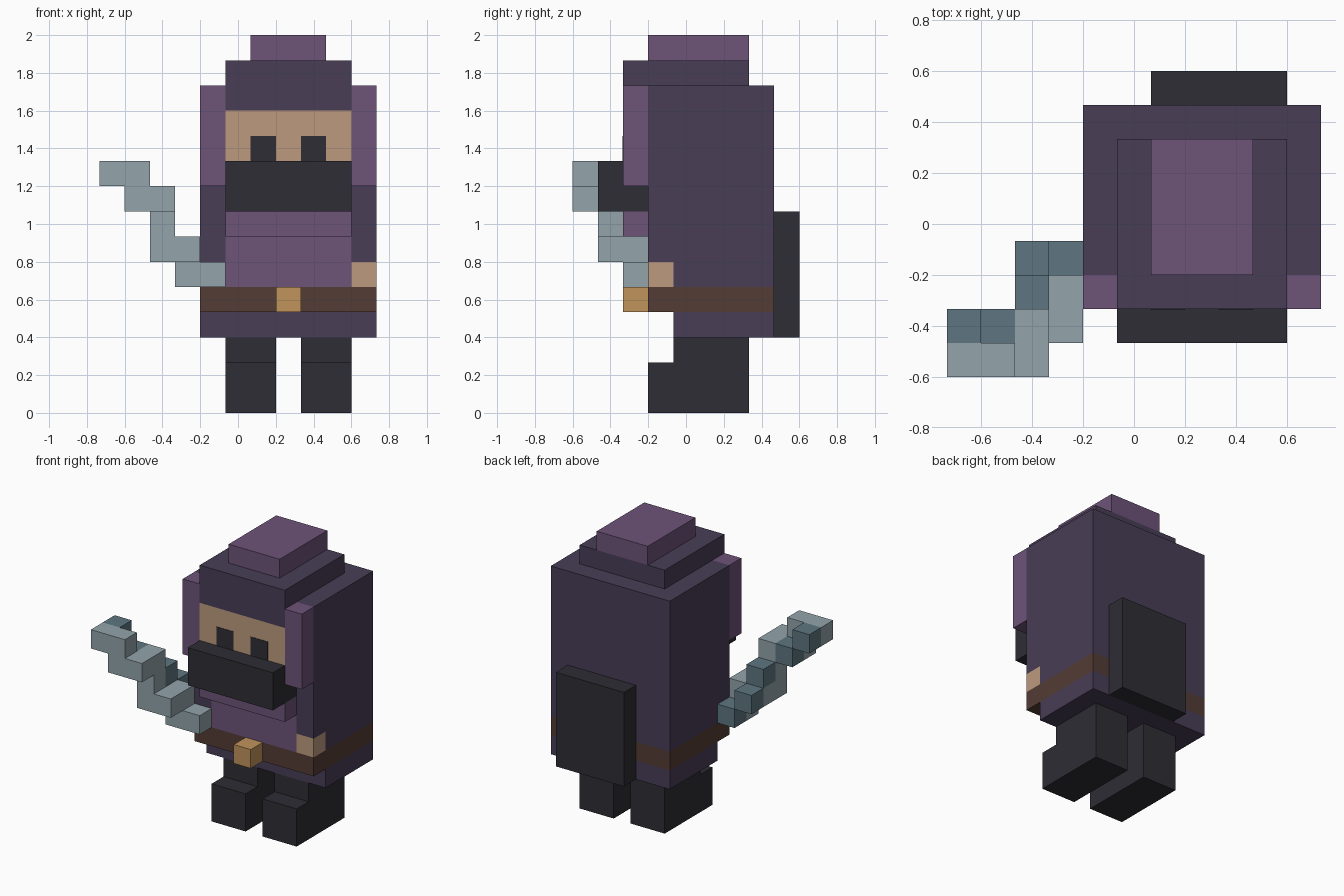
import bpy
import bmesh
import math
from mathutils import Vector

cube = bpy.data.objects.get("Cube")
if cube:
    bpy.data.objects.remove(cube, do_unlink=True)

U = 2 / 15                      # size of one block
ORIGIN = Vector((5.5, 4.5, 0))  # grid point that lies at the world origin
MID = 7.5                       # mirror line of the figure, in blocks


def srgb(r, g, b):
    def lin(c):
        c /= 255
        return c / 12.92 if c <= 0.04045 else ((c + 0.055) / 1.055) ** 2.4
    return (lin(r), lin(g), lin(b), 1)


def material(name, rgb):
    m = bpy.data.materials.new(name)
    m.use_nodes = True
    m.diffuse_color = srgb(*rgb)
    bsdf = next(n for n in m.node_tree.nodes if n.type == 'BSDF_PRINCIPLED')
    bsdf.inputs["Base Color"].default_value = srgb(*rgb)
    bsdf.inputs["Roughness"].default_value = 0.9
    return m


DARK_PURPLE = material("dark_purple_cloth", (72, 61, 86))
PURPLE = material("purple_cloth", (109, 83, 121))
SKIN = material("skin", (189, 154, 126))
BLACK = material("charcoal", (46, 45, 53))
BROWN = material("brown_leather", (84, 60, 53))
GOLD = material("gold", (192, 147, 91))
STEEL = material("light_steel", (147, 164, 171))
DARK_STEEL = material("dark_steel", (94, 118, 129))


def finish(name, bm, mat):
    mesh = bpy.data.meshes.new(name)
    bm.to_mesh(mesh)
    bm.free()
    mesh.materials.append(mat)
    obj = bpy.data.objects.new(name, mesh)
    bpy.context.collection.objects.link(obj)
    return obj


def mirrored(box):
    x0, x1, *rest = box
    return (2 * MID - x1, 2 * MID - x0, *rest)


def part(name, mat, *boxes):
    """Fuse boxes (x0, x1, y0, y1, z0, z1 in whole blocks) into one outer skin."""
    cells = set()
    for x0, x1, y0, y1, z0, z1 in boxes:
        cells |= {(x, y, z) for x in range(int(x0), int(x1))
                  for y in range(int(y0), int(y1)) for z in range(int(z0), int(z1))}
    bm = bmesh.new()
    verts = {}
    for cell in cells:
        for axis in range(3):
            for side in (0, 1):
                near = list(cell)
                near[axis] += 2 * side - 1
                if tuple(near) in cells:
                    continue
                a, b = (axis + 1) % 3, (axis + 2) % 3
                loop = []
                for da, db in ((0, 0), (1, 0), (1, 1), (0, 1)):
                    p = list(cell)
                    p[axis] += side
                    p[a] += da
                    p[b] += db
                    p = tuple(p)
                    if p not in verts:
                        verts[p] = bm.verts.new((Vector(p) - ORIGIN) * U)
                    loop.append(verts[p])
                bm.faces.new(loop if side else loop[::-1])
    bmesh.ops.dissolve_limit(bm, angle_limit=math.radians(1),
                             verts=bm.verts[:], edges=bm.edges[:])
    return finish(name, bm, mat)


def pair(name, mat, *boxes):
    part("right_" + name, mat, *boxes)
    part("left_" + name, mat, *map(mirrored, boxes))


# Legs with feet that stick out in front
pair("leg", BLACK, (5, 7, 3, 7, 0, 2), (5, 7, 4, 7, 2, 3))

# Robe: skirt, belt, and the tall hooded body with sleeves at its front corners
part("skirt", DARK_PURPLE, (4, 11, 4, 8, 3, 4))
part("belt", BROWN, (4, 11, 3, 8, 4, 5))
part("belt_buckle", GOLD, (7, 8, 2, 3, 4, 5))
sleeve = (4, 5, 3, 4, 6, 13)
part("robe_body", DARK_PURPLE, (4, 11, 4, 8, 5, 13), sleeve, mirrored(sleeve))
part("tunic_front", PURPLE, (5, 10, 3, 4, 5, 7), (5, 10, 2, 4, 7, 8))
pair("hand", SKIN, (4, 5, 3, 4, 5, 6))
part("back_pack", BLACK, (6, 10, 8, 9, 3, 8))

# Head: face, mask, hood and its trim
part("face", SKIN, (5, 10, 2, 4, 10, 12))
part("mask", BLACK, (5, 10, 1, 4, 8, 10))
part("hood_top", DARK_PURPLE, (5, 10, 2, 4, 12, 13), (5, 10, 2, 7, 13, 14))
part("hood_crest", PURPLE, (6, 9, 3, 7, 14, 15))
pair("hood_trim", PURPLE, (4, 5, 2, 3, 9, 13))

# Eyes as thin plates on the face
for name, x in (("right_eye", 6), ("left_eye", 8)):
    bm = bmesh.new()
    bmesh.ops.create_cube(bm, size=1)
    for v in bm.verts:
        v.co = Vector((v.co.x * U, v.co.y * 0.006, v.co.z * U))
        v.co += (Vector((x + 0.5, 2, 10.5)) - ORIGIN) * U
    finish(name, bm, BLACK)

# Wavy blade: light edge and dark spine
part("blade_edge", STEEL,
     (3, 5, 2, 3, 5, 6),
     (2, 4, 1, 3, 6, 7),
     (2, 3, 1, 2, 7, 8),
     (1, 3, 0, 1, 8, 9), (2, 3, 1, 2, 8, 9),
     (0, 2, 0, 1, 9, 10))
spine = ((3, 3, 5), (2, 3, 6), (2, 2, 7), (1, 1, 8), (0, 1, 9))
part("blade_spine", DARK_STEEL,
     *[(x, x + 1, y, y + 1, z, z + 1) for x, y, z in spine])
